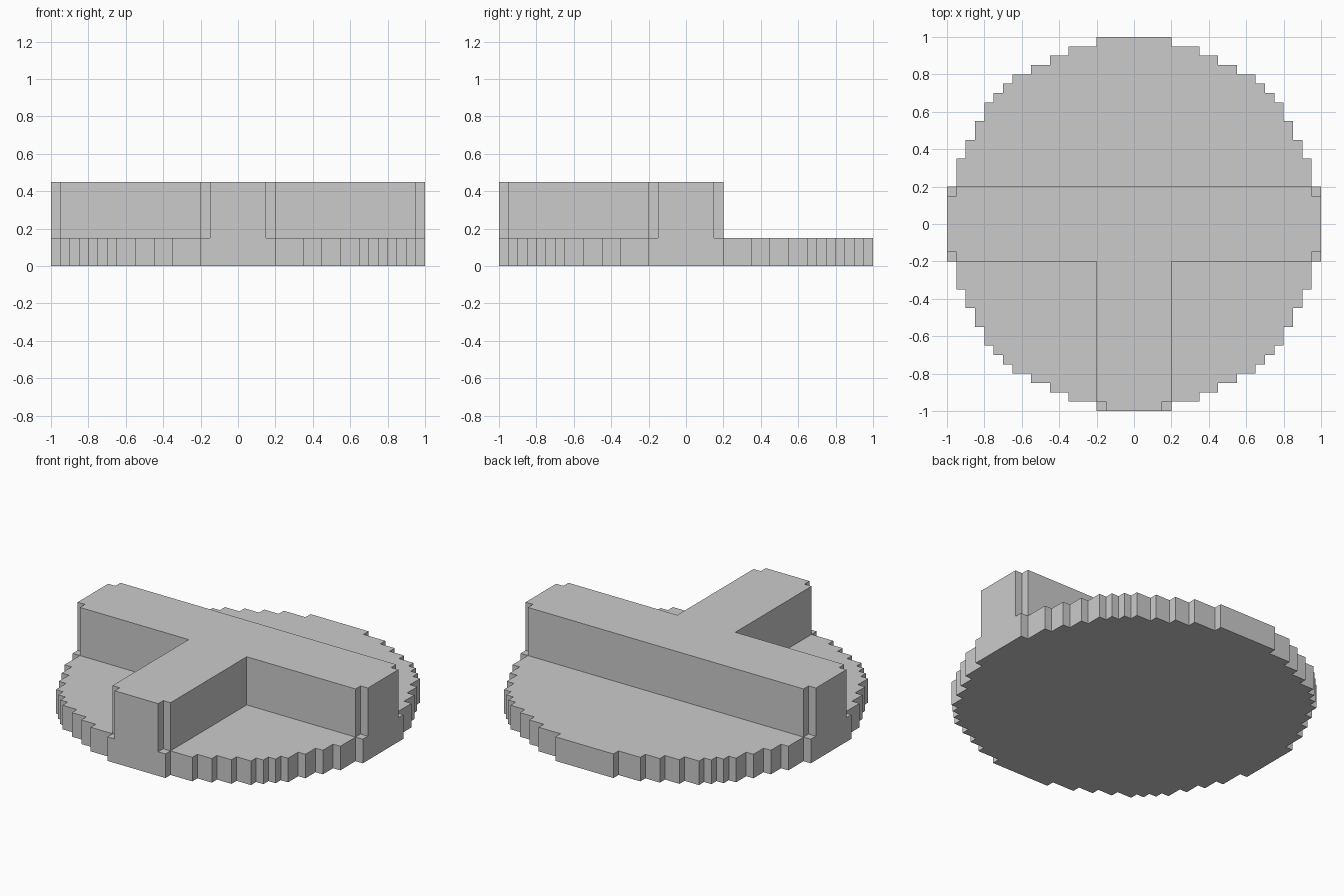
import bpy
import bmesh

if "Cube" in bpy.data.objects:
    bpy.data.objects.remove(bpy.data.objects["Cube"])


def turn(points, quarters):
    for _ in range(quarters % 4):
        points = [(-y, x) for x, y in points]
    return points


def prism(name, outline, z0, z1):
    bm = bmesh.new()
    face = bm.faces.new([bm.verts.new((x, y, z0)) for x, y in outline])
    grown = bmesh.ops.extrude_face_region(bm, geom=[face], use_keep_orig=True)
    top = [v for v in grown["geom"] if isinstance(v, bmesh.types.BMVert)]
    bmesh.ops.translate(bm, verts=top, vec=(0, 0, z1 - z0))
    bmesh.ops.recalc_face_normals(bm, faces=bm.faces)
    mesh = bpy.data.meshes.new(name)
    bm.to_mesh(mesh)
    bm.free()
    obj = bpy.data.objects.new(name, mesh)
    bpy.context.collection.objects.link(obj)
    return obj


# Stepped round base: one quarter of the staircase, turned four times
steps = [1, .95, .9, .85, .8, .75, .7, .65, .55, .45, .35, .2]
quarter = []
for i, x in enumerate(steps):
    y = steps[-1 - i]
    quarter.append((x, y))
    if i + 1 < len(steps):
        quarter.append((steps[i + 1], y))
disc = [p for q in range(4) for p in turn(quarter, q)]
prism("round_base", disc, 0, 0.15)

# T-shaped raised ridge: three arms with notched end corners
arm = [(.95, -.2), (.95, -.15), (1, -.15), (1, .15), (.95, .15), (.95, .2)]
tee = turn(arm, 3) + [(.2, -.2)] + arm + turn(arm, 2) + [(-.2, -.2)]
prism("raised_ridge", tee, 0.15, 0.45)
